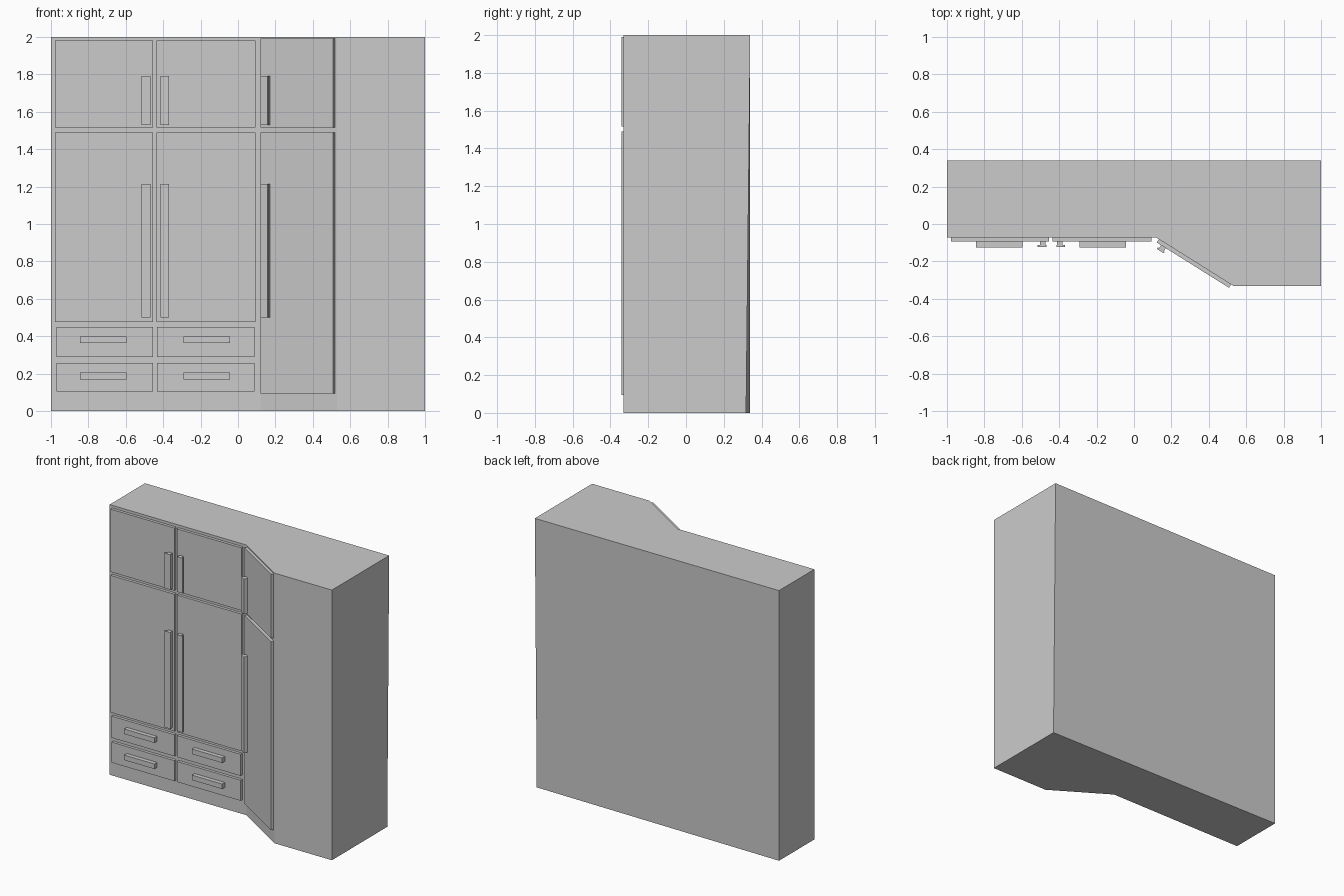
import bpy, math
from mathutils import Vector, Matrix

if "Cube" in bpy.data.objects:
    bpy.data.objects.remove(bpy.data.objects["Cube"])


def prism(name, outline, z0, z1, frame=Matrix()):
    """Extrude a plan outline (counter-clockwise) from z0 to z1."""
    n = len(outline)
    verts = [frame @ Vector((x, y, z)) for z in (z0, z1) for x, y in outline]
    faces = [tuple(reversed(range(n))), tuple(range(n, 2 * n))]
    faces += [(i, (i + 1) % n, n + (i + 1) % n, n + i) for i in range(n)]
    mesh = bpy.data.meshes.new(name)
    mesh.from_pydata(verts, [], faces)
    obj = bpy.data.objects.new(name, mesh)
    bpy.context.collection.objects.link(obj)
    return obj


def box(name, x0, x1, y0, y1, z0, z1, frame):
    return prism(name, [(x0, y0), (x1, y0), (x1, y1), (x0, y1)], z0, z1, frame)


# Frames: local x runs along the cabinet front, local -y points outwards
corner_a, corner_b = Vector((0.12, -0.073, 0)), Vector((0.53, -0.33, 0))
edge = corner_b - corner_a
straight = Matrix.Translation((0, -0.073, 0))
slanted = Matrix.Translation(corner_a) @ Matrix.Rotation(math.atan2(edge.y, edge.x), 4, 'Z')

# Cabinet body with the slanted step to the deep end
body = prism("cabinet_body", [(-1, -0.073), (0.12, -0.073), (0.53, -0.33),
                              (1, -0.33), (1, 0.34), (-1, 0.34)], 0, 2)
body.data.vertices[4].co.y = 0.318  # back right foot is slightly drawn in


def door(name, frame, x0, x1, z0, z1):
    box(name, x0, x1, -0.021, 0.004, z0, z1, frame)


def door_handle(name, frame, cap, stem, z0, z1):
    # narrow stem carrying a wider grip
    outline = [(cap[0], -0.05), (cap[1], -0.05), (cap[1], -0.04), (stem[1], -0.04),
               (stem[1], -0.02), (stem[0], -0.02), (stem[0], -0.04), (cap[0], -0.04)]
    prism(name, outline, z0, z1, frame)


# Doors and their handles, upper and lower row
columns = [
    ("left", straight, (-0.977, -0.455), (-0.517, -0.467), (-0.502, -0.472)),
    ("middle", straight, (-0.435, 0.093), (-0.415, -0.369), (-0.412, -0.382)),
    ("corner", slanted, (0.015, 0.471), (0.033, 0.077), (0.042, 0.072)),
]
rows = [("upper", 1.516, 1.98, 1.53, 1.79), ("lower", 0.475, 1.49, 0.5, 1.213)]
for side, frame, span, cap, stem in columns:
    for row, z0, z1, h0, h1 in rows:
        if side == "corner":
            z0, z1 = (1.516, 1.99) if row == "upper" else (0.095, 1.49)
        door(f"{row}_{side}_door", frame, *span, z0, z1)
        door_handle(f"{row}_{side}_door_handle", frame, cap, stem, h0, h1)

# Drawers with block handles
for side, x0, x1, h0, h1 in [("left", -0.97, -0.455, -0.845, -0.597),
                             ("middle", -0.433, 0.087, -0.29, -0.042)]:
    for row, z0, z1, hz in [("top", 0.29, 0.45, 0.363), ("bottom", 0.106, 0.258, 0.17)]:
        door(f"{row}_{side}_drawer", straight, x0, x1, z0, z1)
        box(f"{row}_{side}_drawer_handle", h0, h1, -0.052, -0.018, hz, hz + 0.037, straight)
